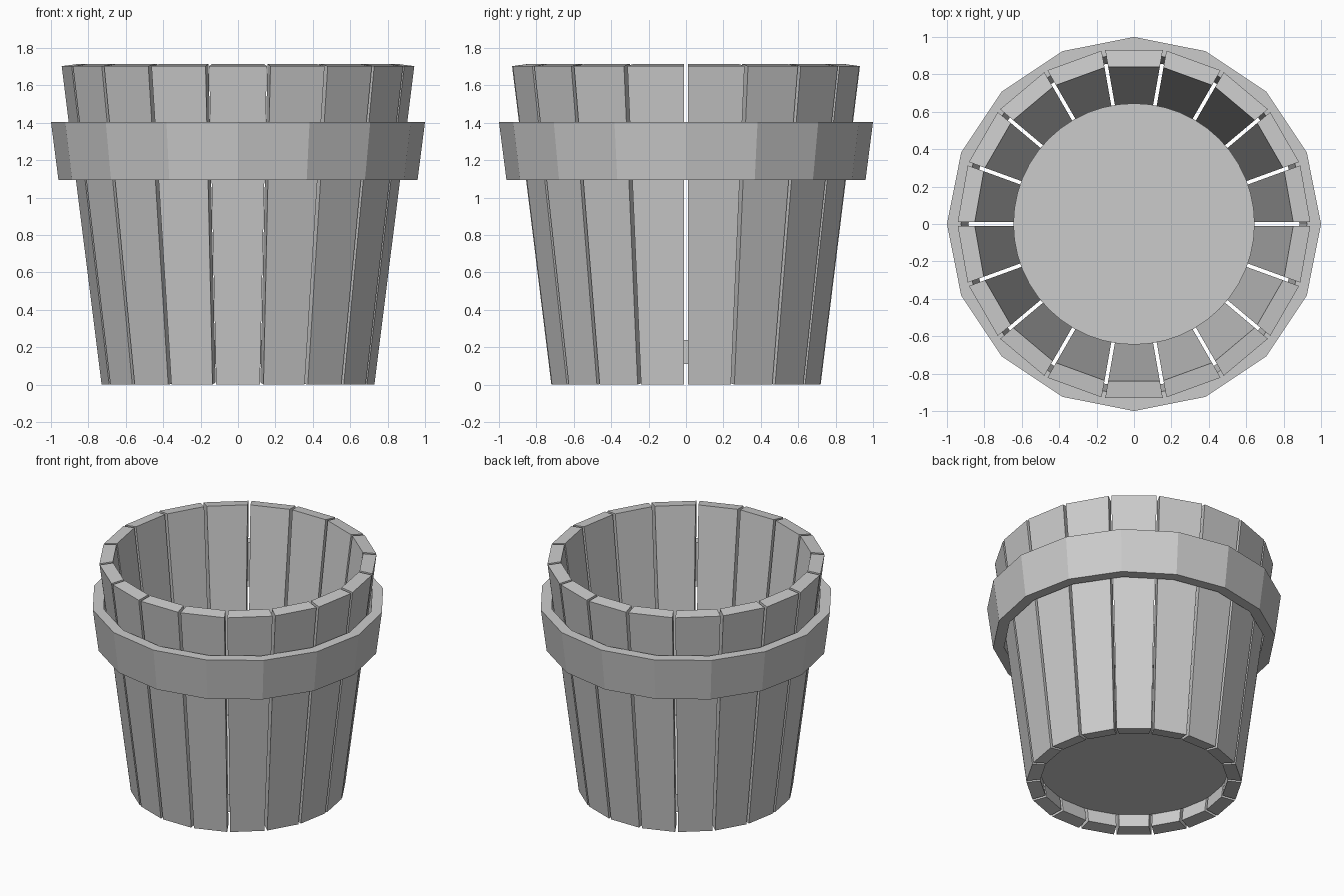
import bpy, bmesh
from math import sin, cos, tan, pi, radians
from mathutils import Matrix, Vector

cube = bpy.data.objects.get("Cube")
if cube:
    bpy.data.objects.remove(cube, do_unlink=True)

STAVES = 18
BAND_SIDES = 16
GAP = 0.02

grey = bpy.data.materials.new("plain grey")
grey.use_nodes = True
colour = (0.6, 0.6, 0.6, 1)
grey.diffuse_color = colour
grey.node_tree.nodes["Principled BSDF"].inputs["Base Color"].default_value = colour


def finish(name, bm):
    bmesh.ops.recalc_face_normals(bm, faces=bm.faces)
    mesh = bpy.data.meshes.new(name)
    bm.to_mesh(mesh)
    bm.free()
    mesh.materials.append(grey)
    obj = bpy.data.objects.new(name, mesh)
    bpy.context.collection.objects.link(obj)
    return obj


def sweep(bm, profile, place, steps, closed):
    """Carry a closed (radius, height) profile through placed steps."""
    rings = [[bm.verts.new(place(r, z, i)) for r, z in profile] for i in range(steps)]
    n = len(profile)
    for i in range(steps if closed else steps - 1):
        a, b = rings[i], rings[(i + 1) % steps]
        for j in range(n):
            k = (j + 1) % n
            bm.faces.new((a[j], a[k], b[k], b[j]))
    if not closed:
        bm.faces.new(rings[0])
        bm.faces.new(rings[-1])


# Leaning, mitred staves with ends cut square to their slope
stave_profile = [(0.72, 0), (0.93, 1.703), (0.84, 1.715), (0.627, 0.012)]


def stave_point(r, z, side):
    half = r * tan(pi / STAVES) - GAP / 2
    return Vector((half if side else -half, -r, z))


for i in range(STAVES):
    bm = bmesh.new()
    sweep(bm, stave_profile, stave_point, 2, False)
    bm.transform(Matrix.Rotation(2 * pi * i / STAVES, 4, "Z"))
    finish(f"stave_{i + 1}", bm)

# Faceted hoop around the staves
band_profile = [(0.96, 1.095), (1.0, 1.405), (0.925, 1.405), (0.885, 1.095)]


def band_point(r, z, i):
    a = 2 * pi * i / BAND_SIDES
    return Vector((r * cos(a), r * sin(a), z))


bm = bmesh.new()
sweep(bm, band_profile, band_point, BAND_SIDES, True)
finish("hoop", bm)

# Round floor held inside the staves
bm = bmesh.new()
bmesh.ops.create_cone(bm, cap_ends=True, segments=48, radius1=0.645, radius2=0.645,
                      depth=0.13, matrix=Matrix.Translation((0, 0, 0.175)))
floor = finish("floor", bm)
floor.select_set(True)
bpy.context.view_layer.objects.active = floor
bpy.ops.object.shade_smooth_by_angle(angle=radians(30))
